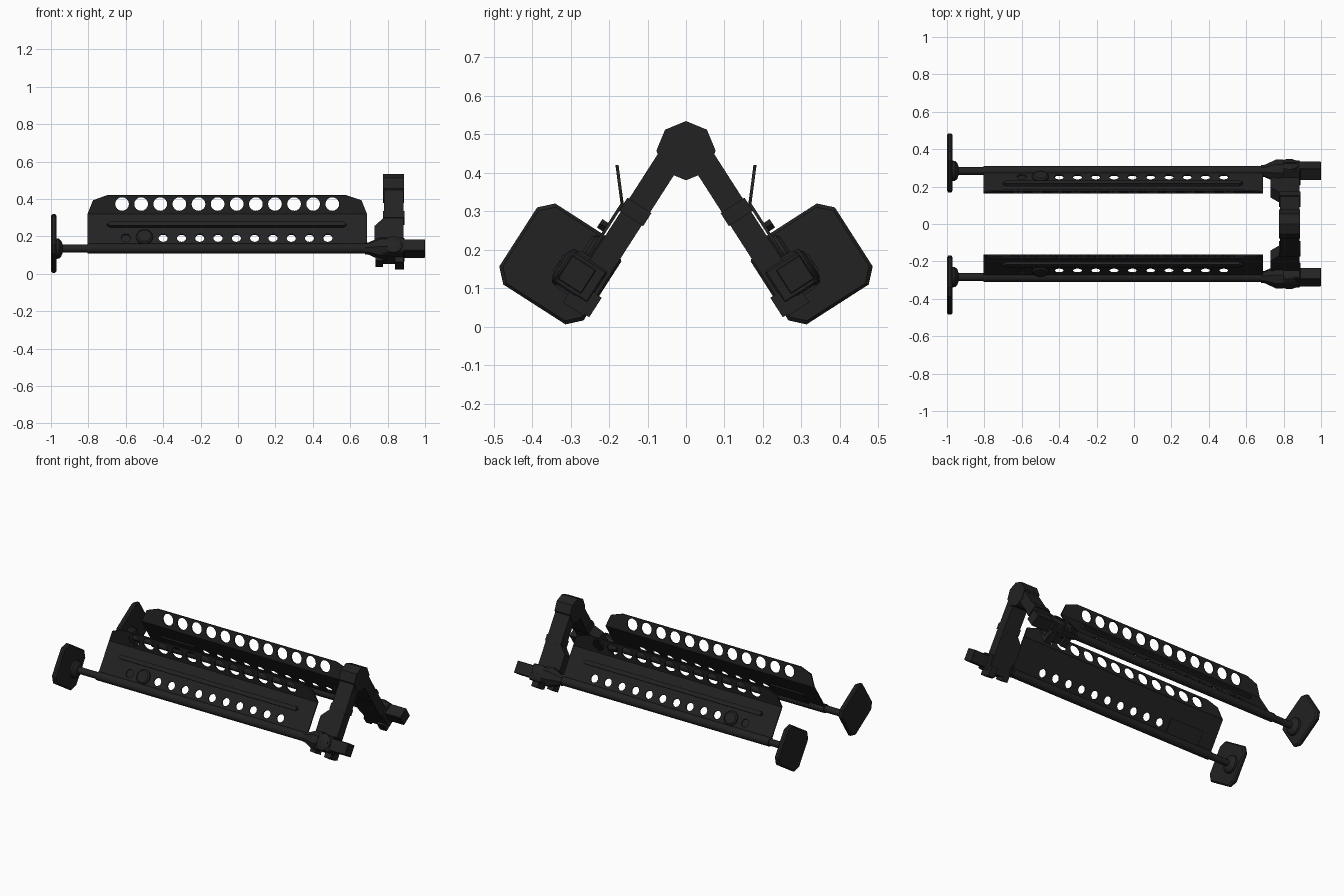
import bpy, bmesh, math
from mathutils import Matrix, Vector

if "Cube" in bpy.data.objects:
    bpy.data.objects.remove(bpy.data.objects["Cube"])

black = bpy.data.materials.new("matte_black")
black.diffuse_color = (0.016, 0.016, 0.016, 1)
black.use_nodes = True
black.node_tree.nodes["Principled BSDF"].inputs["Base Color"].default_value = black.diffuse_color

# Leg frame: x along the leg, u down the arm, v outward from the panel
APEX = 0.457
CU, CV = 0.54, 0.8417
TU, TV = 0.424, 0.065       # tube centre in (u, v)


def frame(side):
    return Matrix(((1, 0, 0, 0),
                   (0, side * CU, side * CV, 0),
                   (0, -CV, CU, APEX),
                   (0, 0, 0, 1)))


def finish(name, bm, smooth=False):
    """Make one object per side from a mesh built in the leg frame."""
    for side, label in ((1, "back"), (-1, "front")):
        b = bm.copy()
        b.transform(frame(side))
        bmesh.ops.recalc_face_normals(b, faces=b.faces)
        me = bpy.data.meshes.new(name)
        b.to_mesh(me)
        b.free()
        me.materials.append(black)
        ob = bpy.data.objects.new(f"{label}_{name}", me)
        bpy.context.collection.objects.link(ob)
        if smooth:
            bpy.ops.object.select_all(action='DESELECT')
            ob.select_set(True)
            bpy.context.view_layer.objects.active = ob
            bpy.ops.object.shade_smooth_by_angle(angle=math.radians(35))
    bm.free()


def box(name, x0, x1, u0, u1, v0, v1, bevel=0):
    bm = bmesh.new()
    m = Matrix.Translation(((x0 + x1) / 2, (u0 + u1) / 2, (v0 + v1) / 2))
    m = m @ Matrix.Diagonal((x1 - x0, u1 - u0, v1 - v0, 1))
    bmesh.ops.create_cube(bm, size=1, matrix=m)
    if bevel:
        bmesh.ops.bevel(bm, geom=bm.edges[:], offset=bevel, segments=1, affect='EDGES')
    finish(name, bm)


def prism(name, pts, v0, v1):
    """Outline in (x, u) extruded along v."""
    bm = bmesh.new()
    f = bm.faces.new([bm.verts.new((x, u, v0)) for x, u in pts])
    new = bmesh.ops.extrude_face_region(bm, geom=[f])["geom"]
    bmesh.ops.translate(bm, vec=(0, 0, v1 - v0),
                        verts=[g for g in new if isinstance(g, bmesh.types.BMVert)])
    finish(name, bm)


def lathe(name, prof, origin, axis, n=16, turn=0, smooth=True):
    """Rings of (distance, radius) along x or v."""
    bm = bmesh.new()
    rings = []
    for d, r in prof:
        ring = []
        for i in range(n):
            a = math.tau * i / n + turn
            p, q = r * math.cos(a), r * math.sin(a)
            off = (d, p, q) if axis == 'x' else (p, q, d)
            ring.append(bm.verts.new(Vector(origin) + Vector(off)))
        rings.append(ring)
    for a, b in zip(rings, rings[1:]):
        for i in range(n):
            bm.faces.new((a[i], a[(i + 1) % n], b[(i + 1) % n], b[i]))
    bm.faces.new(rings[0])
    bm.faces.new(rings[-1])
    finish(name, bm, smooth)


def sheet(name, outline, holes, place, thick=0.008):
    """Flat sheet with round holes from a filled curve, placed by a matrix."""
    cu = bpy.data.curves.new(name, 'CURVE')
    cu.dimensions, cu.fill_mode, cu.extrude = '2D', 'BOTH', thick / 2
    loops = [outline]
    for x, y, r in holes:
        loops.append([(x + r * math.cos(math.tau * i / 16),
                       y + r * math.sin(math.tau * i / 16)) for i in range(16)])
    for pts in loops:
        sp = cu.splines.new('POLY')
        sp.points.add(len(pts) - 1)
        for p, (x, y) in zip(sp.points, pts):
            p.co = (x, y, 0, 1)
        sp.use_cyclic_u = True
    tmp = bpy.data.objects.new(name, cu)
    bpy.context.collection.objects.link(tmp)
    dg = bpy.context.evaluated_depsgraph_get()
    me = bpy.data.meshes.new_from_object(tmp.evaluated_get(dg))
    bm = bmesh.new()
    bm.from_mesh(me)
    bmesh.ops.remove_doubles(bm, verts=bm.verts, dist=0.0001)
    bm.transform(place)
    bpy.data.objects.remove(tmp)
    finish(name, bm)


# Perforated side panel with ten ventilation holes and one pin hole
low_holes = [(-0.4 + 0.0978 * i, 0.359, 0.025) for i in range(10)] + [(-0.6, 0.359, 0.025)]
sheet("side_panel", [(-0.805, 0.205), (0.69, 0.205), (0.69, 0.424), (-0.805, 0.424)],
      low_holes, Matrix.Translation((0, 0, TV)))

# Upper flange, bent outward, with twelve larger holes
w = Vector((0, 0.128 - 0.206, 0.131 - TV))
length = w.length
w.normalize()
nrm = Vector((1, 0, 0)).cross(w)
flange = Matrix.Translation((0, 0.206, TV)) @ Matrix(
    ((1, 0, 0), tuple((0, w.y, nrm.y)), tuple((0, w.z, nrm.z)))).to_4x4()
sheet("upper_flange",
      [(-0.805, 0), (0.69, 0), (0.66, 0.075), (0.58, length), (-0.70, length), (-0.775, 0.075)],
      [(-0.62 + 0.1022 * i, 0.055, 0.037) for i in range(12)], flange)

# Pressed rib, pin boss and inner backing plate
prism("panel_rib", [(-0.70, 0.28), (-0.685, 0.267), (0.565, 0.267), (0.58, 0.28),
                    (0.565, 0.293), (-0.685, 0.293)], TV, TV + 0.022)
lathe("pin_boss", [(0, 0.045), (0.012, 0.045), (0.02, 0.036)], (-0.5, 0.355, TV), 'v')
box("backing_plate", -0.70, -0.46, 0.31, 0.40, TV - 0.014, TV - 0.005)

# Leg tube inside the rolled lower edge of the panel
lathe("leg_tube", [(-0.97, 0.021), (0.76, 0.021)], (0, TU, TV), 'x', 12)
lathe("rolled_edge", [(-0.805, 0.027), (0.69, 0.027)], (0, TU, TV), 'x', 12)

# Foot pad with clipped corners and chamfered rims
bm = bmesh.new()
fu, fv, hu, hv, c = 0.424, 0.116, 0.125, 0.13, 0.034
rings = []
for x, k in ((-1.0, 0.94), (-0.992, 1.0), (-0.978, 1.0), (-0.97, 0.94)):
    pts = [(hu - c, hv), (hu, hv - c), (hu, c - hv), (hu - c, -hv),
           (c - hu, -hv), (-hu, c - hv), (-hu, hv - c), (c - hu, hv)]
    rings.append([bm.verts.new((x, fu + k * p, fv + k * q)) for p, q in pts])
for a, b in zip(rings, rings[1:]):
    for i in range(8):
        bm.faces.new((a[i], a[(i + 1) % 8], b[(i + 1) % 8], b[i]))
bm.faces.new(rings[0])
bm.faces.new(rings[-1])
finish("foot_pad", bm)
lathe("foot_socket", [(-0.975, 0.056), (-0.957, 0.054), (-0.945, 0.042), (-0.938, 0.024)],
      (0, TU, TV), 'x', 14)

# Tapered sleeve and square end block at the hinge
lathe("tapered_sleeve", [(0.68, 0.031), (0.70, 0.034), (0.76, 0.062), (0.80, 0.062)],
      (0, TU, TV), 'x', 8, math.pi / 8, False)
box("end_block", 0.87, 1.0, TU - 0.037, TU + 0.037, TV - 0.037, TV + 0.037, 0.003)
box("hinge_block", 0.77, 0.89, TU - 0.05, TU + 0.05, 0.0, 0.103, 0.006)

# Pivot bolt with a slot bar
lathe("pivot_bolt", [(0.095, 0.054), (0.108, 0.052), (0.117, 0.036)], (0.83, TU, 0), 'v')
box("bolt_bar", 0.79, 0.87, TU - 0.006, TU + 0.006, 0.11, 0.121)

# Arm with flared lower fork and two prongs
prism("arm", [(0.78, 0.02), (0.885, 0.02), (0.885, 0.505), (0.84, 0.505), (0.84, 0.475),
              (0.775, 0.475), (0.775, 0.495), (0.735, 0.495), (0.735, 0.45), (0.75, 0.42),
              (0.73, 0.36), (0.73, 0.275), (0.78, 0.222)], -0.008, 0.057)
box("arm_collar", 0.776, 0.889, 0.185, 0.225, -0.012, 0.062)
box("arm_prong", 0.84, 0.888, 0.44, 0.50, -0.022, 0.04)

# Top hinge barrel joining both arms
bpy.ops.mesh.primitive_cylinder_add(vertices=8, radius=0.077, depth=0.112,
                                    location=(0.832, 0, APEX), rotation=(0, math.pi / 2, 0))
barrel = bpy.context.object
barrel.name = "top_hinge_barrel"
barrel.data.materials.append(black)
